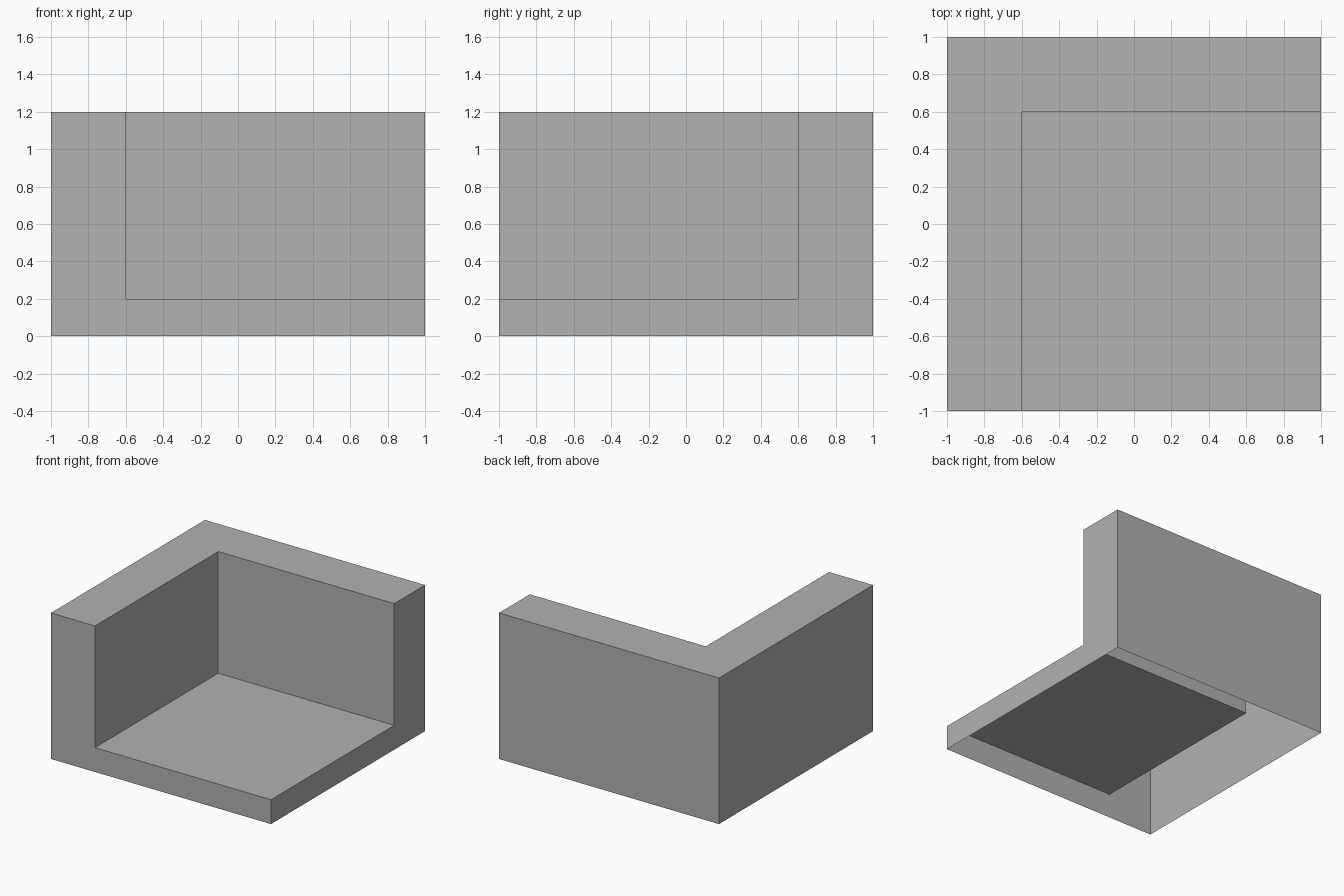
import bpy
import bmesh

if "Cube" in bpy.data.objects:
    bpy.data.objects.remove(bpy.data.objects["Cube"], do_unlink=True)

# Plain grey material
grey = bpy.data.materials.new("plain_grey")
grey.use_nodes = True
colour = (0.445, 0.445, 0.445, 1)
grey.diffuse_color = colour
grey.node_tree.nodes["Principled BSDF"].inputs["Base Color"].default_value = colour

# Main dimensions
left, right, front, back = -1, 1, -1, 1
wall_x, wall_y = -0.6, 0.6
base, step, top = 0, 0.2, 1.2

bm = bmesh.new()


def panel(axis, at, points):
    """Add a flat face at a fixed x, y or z from its 2D outline."""
    verts = []
    for p in points:
        co = list(p)
        co.insert("xyz".index(axis), at)
        verts.append(bm.verts.new(co))
    bm.faces.new(verts)


def rect(a0, b0, a1, b1):
    return [(a0, b0), (a1, b0), (a1, b1), (a0, b1)]


# L-shaped front end, right end and wall top
panel("y", front, [(left, base), (right, base), (right, step),
                   (wall_x, step), (wall_x, top), (left, top)])
panel("x", right, [(front, base), (back, base), (back, top),
                   (wall_y, top), (wall_y, step), (front, step)])
panel("z", top, [(left, front), (wall_x, front), (wall_x, wall_y),
                 (right, wall_y), (right, back), (left, back)])

# Outer back and side
panel("y", back, rect(right, base, left, top))
panel("x", left, rect(back, base, front, top))

# Recessed floor and inner walls; the underside stays open
panel("z", step, rect(wall_x, front, right, wall_y))
panel("x", wall_x, rect(front, step, wall_y, top))
panel("y", wall_y, rect(wall_x, step, right, top))

bmesh.ops.remove_doubles(bm, verts=bm.verts, dist=0.0001)
mesh = bpy.data.meshes.new("corner_block")
bm.to_mesh(mesh)
bm.free()
mesh.materials.append(grey)
block = bpy.data.objects.new("corner_block", mesh)
bpy.context.collection.objects.link(block)
